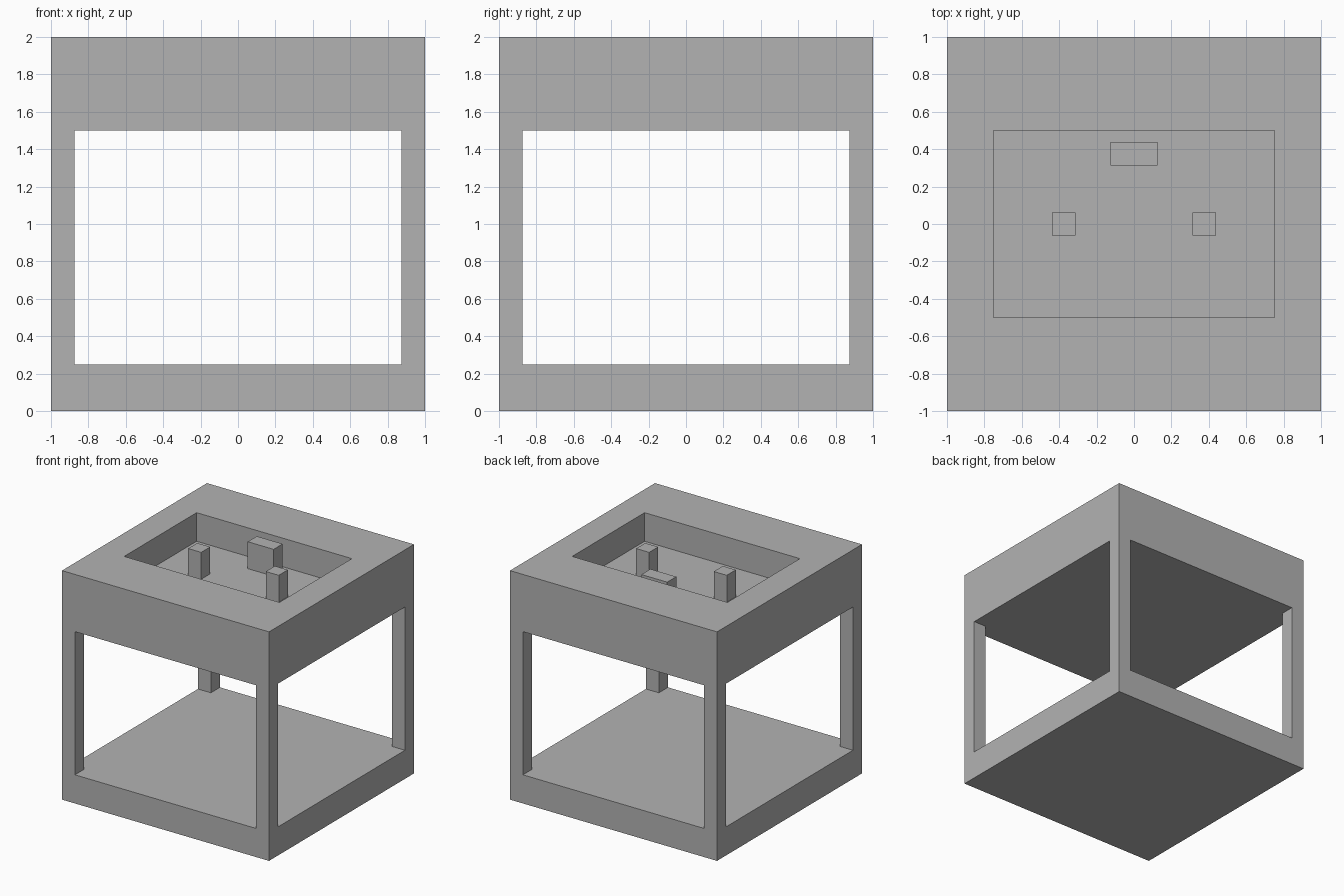
import bpy

cube = bpy.data.objects.get("Cube")
if cube:
    bpy.data.objects.remove(cube, do_unlink=True)

# Single flat grey
grey = bpy.data.materials.new("plain grey")
grey.use_nodes = True
grey.diffuse_color = (0.45, 0.45, 0.45, 1)
grey.node_tree.nodes["Principled BSDF"].inputs["Base Color"].default_value = grey.diffuse_color


def box(name, lo, hi):
    """Axis-aligned box between two corners."""
    centre = [(a + b) / 2 for a, b in zip(lo, hi)]
    bpy.ops.mesh.primitive_cube_add(size=1, location=centre)
    ob = bpy.context.object
    ob.name = name
    ob.scale = [b - a for a, b in zip(lo, hi)]
    bpy.ops.object.transform_apply(location=False, rotation=False, scale=True)
    ob.data.materials.append(grey)
    return ob


def cut(target, cutter):
    """Subtract a hidden cutter from the target."""
    mod = target.modifiers.new(cutter.name, "BOOLEAN")
    mod.operation = "DIFFERENCE"
    mod.solver = "EXACT"
    mod.object = cutter
    cutter.hide_render = True
    cutter.hide_set(True)


# Open frame: slab base, four corner posts and a thick top in one solid
frame = box("frame", (-1, -1, 0), (1, 1, 2))
low, high, inner, floor = 0.25, 1.5, 0.875, 1.75
cut(frame, box("side_opening_cutter", (-1.2, -inner, low), (1.2, inner, high)))
cut(frame, box("front_opening_cutter", (-inner, -1.2, low), (inner, 1.2, high)))

# Rectangular basin sunk into the top
cut(frame, box("basin_cutter", (-0.75, -0.5, floor), (0.75, 0.5, 2.2)))

# Pegs standing in the basin
peg_top = 1.985
for side, x in (("left", 0.375), ("right", -0.375)):
    box(side + "_peg", (x - 0.0625, -0.0625, floor), (x + 0.0625, 0.0625, peg_top))
box("back_block", (-0.125, 0.3125, floor), (0.125, 0.4375, peg_top))
